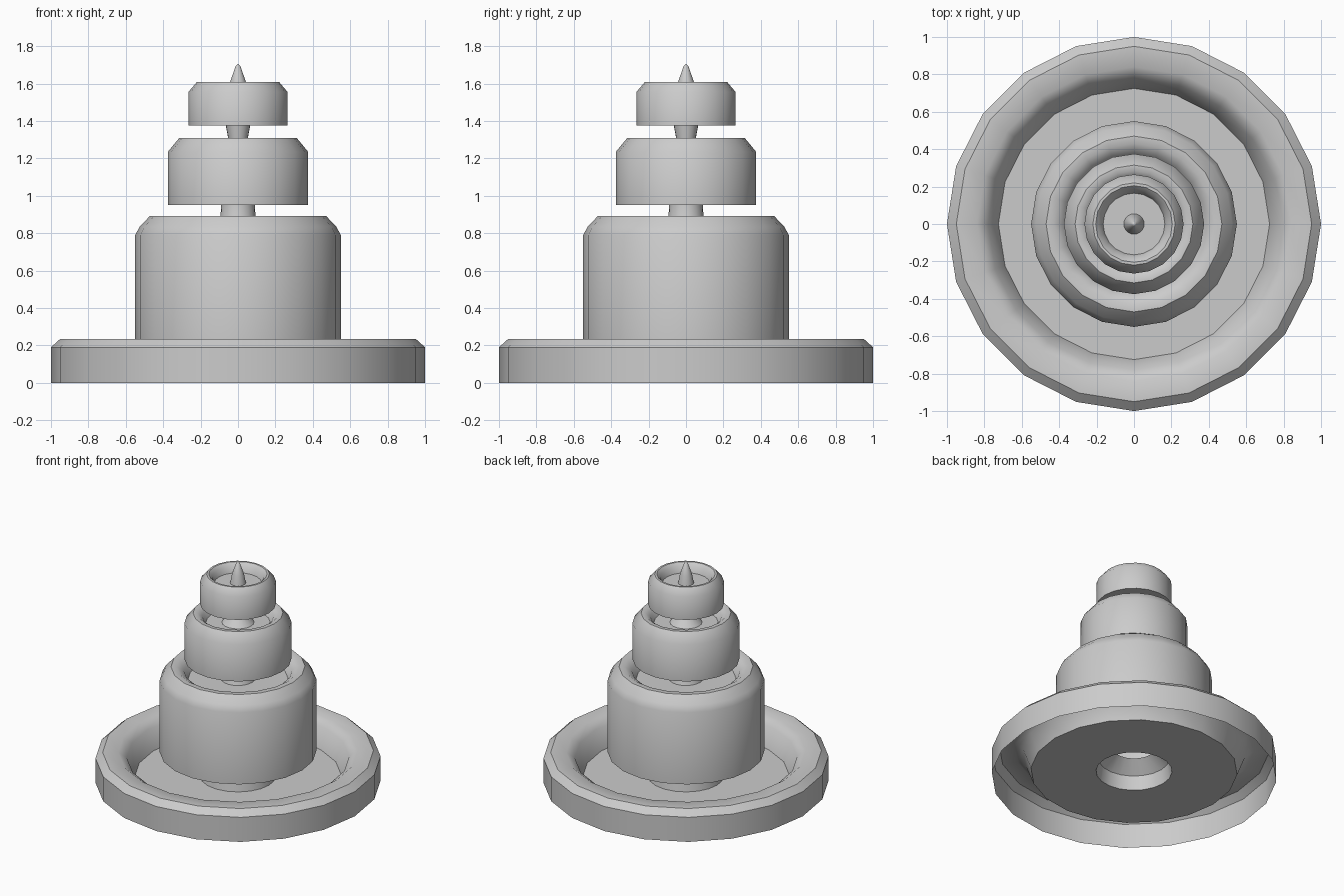
import bpy, bmesh
from math import cos, sin, tau, radians

if "Cube" in bpy.data.objects:
    bpy.data.objects.remove(bpy.data.objects["Cube"])

SIDES = 20


def lathe(name, profile):
    """Spin (radius, height) points around z; radius 0 becomes a single tip."""
    bm = bmesh.new()
    rings = []
    for r, z in profile:
        if r == 0:
            rings.append([bm.verts.new((0, 0, z))] * SIDES)
        else:
            rings.append([bm.verts.new((r * cos(tau * i / SIDES), r * sin(tau * i / SIDES), z))
                          for i in range(SIDES)])
    for a, b in zip(rings, rings[1:]):
        for i in range(SIDES):
            j = (i + 1) % SIDES
            quad = [a[i], a[j], b[j], b[i]]
            bm.faces.new(list(dict.fromkeys(quad)))
    me = bpy.data.meshes.new(name)
    bm.to_mesh(me)
    bm.free()
    ob = bpy.data.objects.new(name, me)
    bpy.context.collection.objects.link(ob)
    bpy.ops.object.select_all(action='DESELECT')
    ob.select_set(True)
    bpy.context.view_layer.objects.active = ob
    bpy.ops.object.shade_smooth_by_angle(angle=radians(40))
    return ob


# wide basin: open underneath, with a hole where the pedestal rises
lathe("basin", [(1, 0), (1, .19), (.95, .235), (.84, .235), (.78, .19),
                (.725, .045), (.267, .045)])
lathe("pedestal", [(.267, .045), (.25, .15), (.15, .235)])

# tiers: underside, outer wall, rounded lip, sunken floor
lathe("lower_tier", [(.15, .235), (.55, .235), (.55, .79), (.525, .835), (.47, .893),
                     (.43, .893), (.38, .86), (.35, .80), (.12, .80)])
lathe("lower_neck", [(.12, .80), (.095, .87), (.09, .95)])
lathe("middle_tier", [(.09, .95), (.375, .95), (.375, 1.235), (.315, 1.308),
                      (.285, 1.308), (.25, 1.28), (.225, 1.235), (.113, 1.235)])
lathe("upper_neck", [(.113, 1.235), (.052, 1.305), (.065, 1.375)])
lathe("top_tier", [(.065, 1.375), (.265, 1.375), (.265, 1.555), (.22, 1.608),
                   (.205, 1.608), (.18, 1.585), (.165, 1.54), (.055, 1.54)])

# pointed spout
lathe("spout", [(.055, 1.54), (.042, 1.61), (.012, 1.695), (0, 1.705)])
